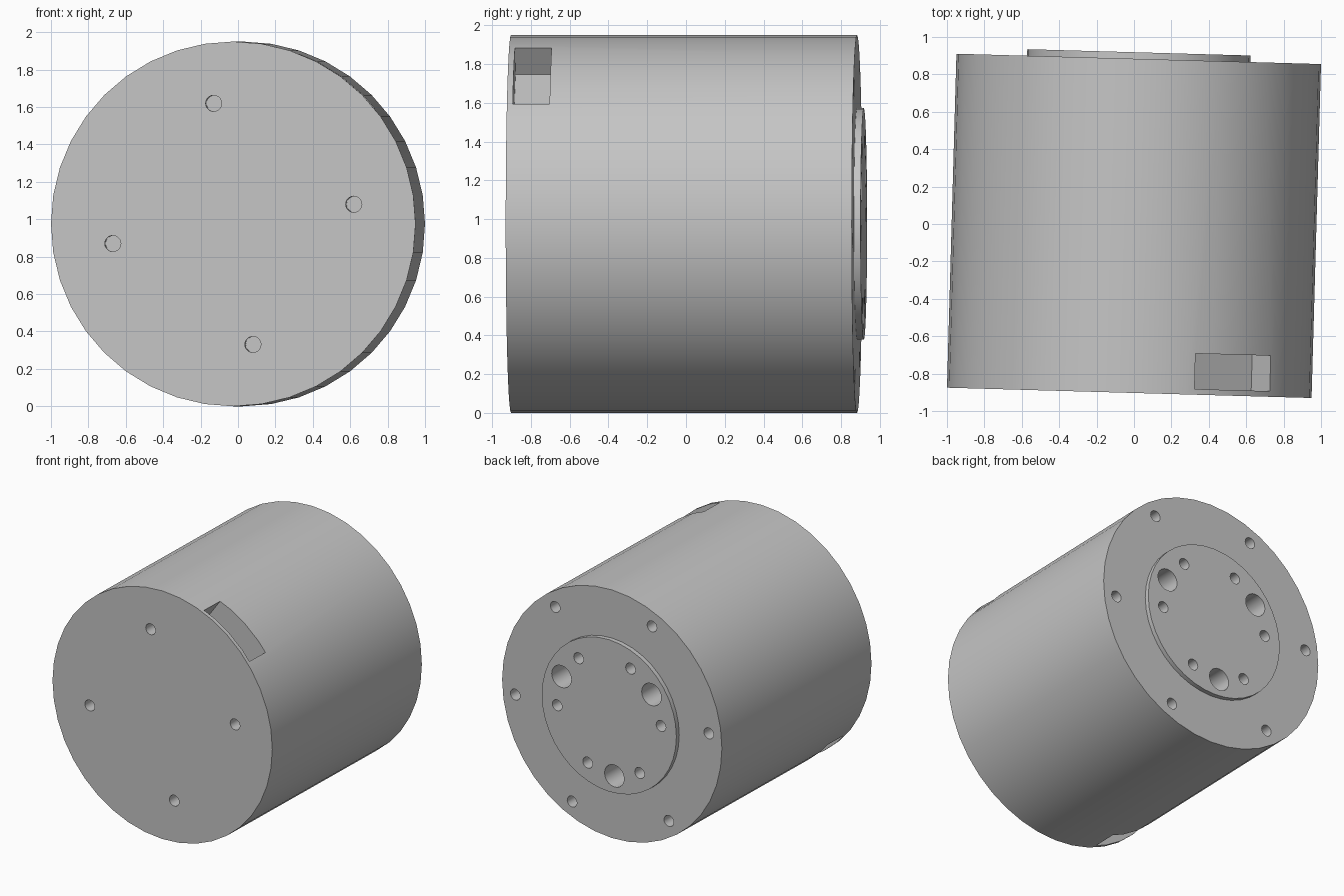
import bpy
import bmesh
from math import radians, cos, sin
from mathutils import Matrix, Vector

cube = bpy.data.objects.get("Cube")
if cube:
    bpy.data.objects.remove(cube, do_unlink=True)

RADIUS, HALF = 0.975, 0.893      # main cylinder, lying along y
BOSS_RADIUS, BOSS_RISE = 0.597, 0.035
BASE = 9.25                      # roll of the hole pattern, degrees
PLACE = Matrix.Translation((0, -0.01, RADIUS)) @ Matrix.Rotation(radians(-1.62), 4, 'Z')

grey = bpy.data.materials.new("machined_grey")
grey.use_nodes = True
colour = (0.56, 0.56, 0.56, 1)
grey.diffuse_color = colour
grey.node_tree.nodes["Principled BSDF"].inputs["Base Color"].default_value = colour


def add_cylinder(bm, radius, y0, y1, segments, x=0, z=0):
    """Cylinder along y between y0 and y1."""
    matrix = Matrix.Translation((x, (y0 + y1) / 2, z)) @ Matrix.Rotation(radians(90), 4, 'X')
    bmesh.ops.create_cone(bm, cap_ends=True, segments=segments, radius1=radius,
                          radius2=radius, depth=y1 - y0, matrix=matrix)


def add_hole_ring(bm, radius, ring, start, count, y0, y1):
    """Holes evenly spaced on a circle around the axis."""
    for i in range(count):
        a = radians(start + i * 360 / count)
        add_cylinder(bm, radius, y0, y1, 20, ring * cos(a), ring * sin(a))


def make_object(name, bm):
    bmesh.ops.recalc_face_normals(bm, faces=bm.faces)
    mesh = bpy.data.meshes.new(name)
    bm.to_mesh(mesh)
    bm.free()
    mesh.materials.append(grey)
    obj = bpy.data.objects.new(name, mesh)
    obj.matrix_world = PLACE
    bpy.context.collection.objects.link(obj)
    return obj


# Main housing
bm = bmesh.new()
add_cylinder(bm, RADIUS, -HALF, HALF, 40)
housing = make_object("housing", bm)

# Raised round flange on the back
bm = bmesh.new()
add_cylinder(bm, BOSS_RADIUS, HALF - 0.02, HALF + BOSS_RISE, 40)
flange = make_object("output_flange", bm)

# Cutter holding all the holes and slots
bm = bmesh.new()
add_hole_ring(bm, 0.043, 0.653, BASE, 4, -HALF - 0.1, -HALF + 0.15)
add_hole_ring(bm, 0.043, 0.863, BASE + 45, 6, HALF - 0.15, HALF + 0.1)
add_hole_ring(bm, 0.043, 0.463, BASE + 45, 6, HALF - 0.12, HALF + 0.1)
add_hole_ring(bm, 0.087, 0.463, BASE + 15, 3, HALF - 0.16, HALF + 0.1)

# Two opposite box slots just behind the front face
for angle in (BASE + 45, BASE + 225):
    matrix = (Matrix.Rotation(radians(-angle), 4, 'Y')
              @ Matrix.Translation((0.97, -HALF + 0.125, 0))
              @ Matrix.Diagonal(Vector((0.4, 0.19, 0.496, 1))))
    bmesh.ops.create_cube(bm, size=1, matrix=matrix)
cutter = make_object("hole_cutter", bm)
cutter.hide_render = True

# Cut, then smooth the round walls
for obj in (housing, flange):
    bpy.ops.object.select_all(action='DESELECT')
    obj.select_set(True)
    bpy.context.view_layer.objects.active = obj
    mod = obj.modifiers.new("holes", 'BOOLEAN')
    mod.operation = 'DIFFERENCE'
    mod.solver = 'EXACT'
    mod.object = cutter
    bpy.ops.object.modifier_apply(modifier=mod.name)
    bpy.ops.object.shade_smooth_by_angle(angle=radians(30))

bpy.data.objects.remove(cutter, do_unlink=True)
